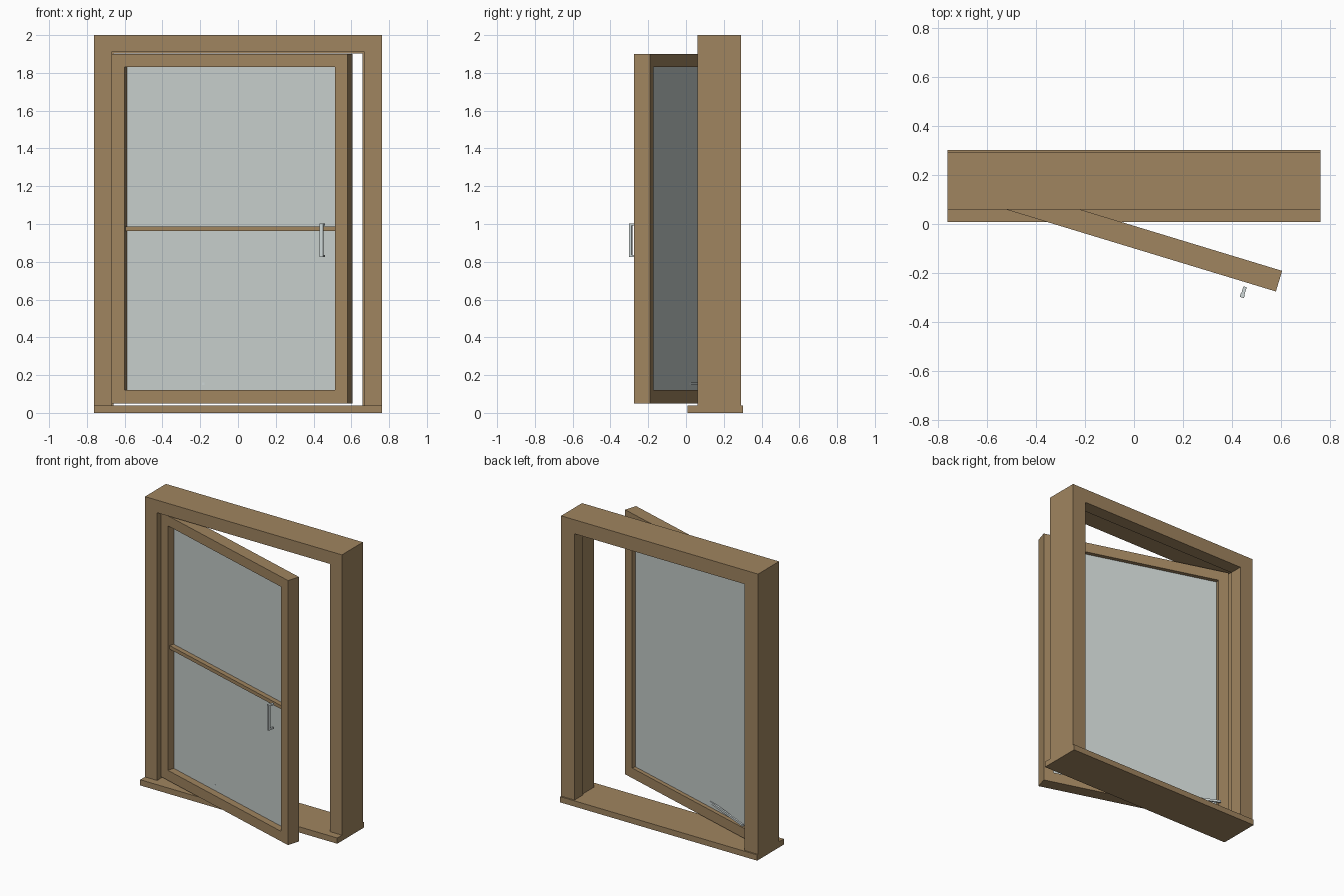
import bpy, bmesh, math
from mathutils import Matrix

if "Cube" in bpy.data.objects:
    bpy.data.objects.remove(bpy.data.objects["Cube"])


def material(name, rgb):
    m = bpy.data.materials.new(name)
    m.diffuse_color = (*rgb, 1)
    m.use_nodes = True
    m.node_tree.nodes["Principled BSDF"].inputs["Base Color"].default_value = m.diffuse_color
    return m


WOOD = material("warm wood", (0.35, 0.232, 0.115))
GLASS = material("pale glass", (0.56, 0.61, 0.595))
METAL = material("light metal", (0.62, 0.68, 0.68))


def finish(name, bm, mat):
    bmesh.ops.recalc_face_normals(bm, faces=bm.faces[:])
    me = bpy.data.meshes.new(name)
    bm.to_mesh(me)
    bm.free()
    me.materials.append(mat)
    ob = bpy.data.objects.new(name, me)
    bpy.context.collection.objects.link(ob)
    return ob


def add_box(bm, x, y, z):
    """Box from (min, max) pairs."""
    size = [b - a for a, b in (x, y, z)]
    mid = [(a + b) / 2 for a, b in (x, y, z)]
    bmesh.ops.create_cube(bm, size=1, matrix=Matrix.Translation(mid) @ Matrix.Diagonal((*size, 1)))


def boxes(name, mat, *specs):
    bm = bmesh.new()
    for s in specs:
        add_box(bm, *s)
    return finish(name, bm, mat)


def surround(name, outer, inner, y0, y1, closed, mat):
    """Solid band between two matching xz outlines, extruded along y."""
    bm = bmesh.new()
    rows = [[bm.verts.new((x, y, z)) for x, z in pts]
            for pts, y in ((outer, y0), (inner, y0), (inner, y1), (outer, y1))]
    n = len(outer)
    for i in range(n if closed else n - 1):
        j = (i + 1) % n
        for k in range(4):
            a, b = rows[k], rows[(k + 1) % 4]
            bm.faces.new((a[i], a[j], b[j], b[i]))
    if not closed:
        for i in (0, n - 1):
            bm.faces.new([r[i] for r in rows])
    return finish(name, bm, mat)


def arch(w, top, base=0.04):
    return [(-w, base), (-w, top), (w, top), (w, base)]


def rect(x0, x1, z0, z1):
    return [(x0, z0), (x0, z1), (x1, z1), (x1, z0)]


# Fixed frame: front rebate, deeper stop behind it, and the sill
surround("outer_frame", arch(0.762, 2.0), arch(0.668, 1.912), 0.06, 0.20, False, WOOD)
surround("frame_stop", arch(0.762, 2.0), arch(0.658, 1.902), 0.20, 0.292, False, WOOD)
boxes("sill", WOOD, ((-0.762, 0.762), (0.008, 0.302), (0, 0.04)))

# Open sash, built in its own space with the hinge corner at the origin
W = 1.306
sash = [
    surround("sash_frame", rect(0, W, 0.05, 1.90), rect(0.072, W - 0.07, 0.12, 1.83),
             0, 0.088, True, WOOD),
    boxes("glass_pane", GLASS, ((0.07, W - 0.068), (0.048, 0.06), (0.118, 1.832))),
    boxes("glazing_bar", WOOD, ((0.07, W - 0.068), (0.015, 0.05), (0.963, 0.988))),
    # Pull handle: upright grip with two standoffs
    boxes("handle", METAL,
          ((1.171, 1.189), (-0.064, -0.050), (0.825, 1.003)),
          ((1.173, 1.187), (-0.052, -0.018), (0.825, 0.837)),
          ((1.173, 1.187), (-0.052, -0.018), (0.991, 1.003))),
]
for ob in sash:
    ob.location = (-0.67, 0.104, 0)
    ob.rotation_euler.z = math.radians(-16.9)

# Stay arm reaching through the lower pane
stay = boxes("stay_arm", METAL, ((0, 0.44), (-0.006, 0.006), (0.147, 0.162)))
stay.location = (-0.575, 0.192, 0)
stay.rotation_euler.z = math.atan2(-0.184, 0.40)
